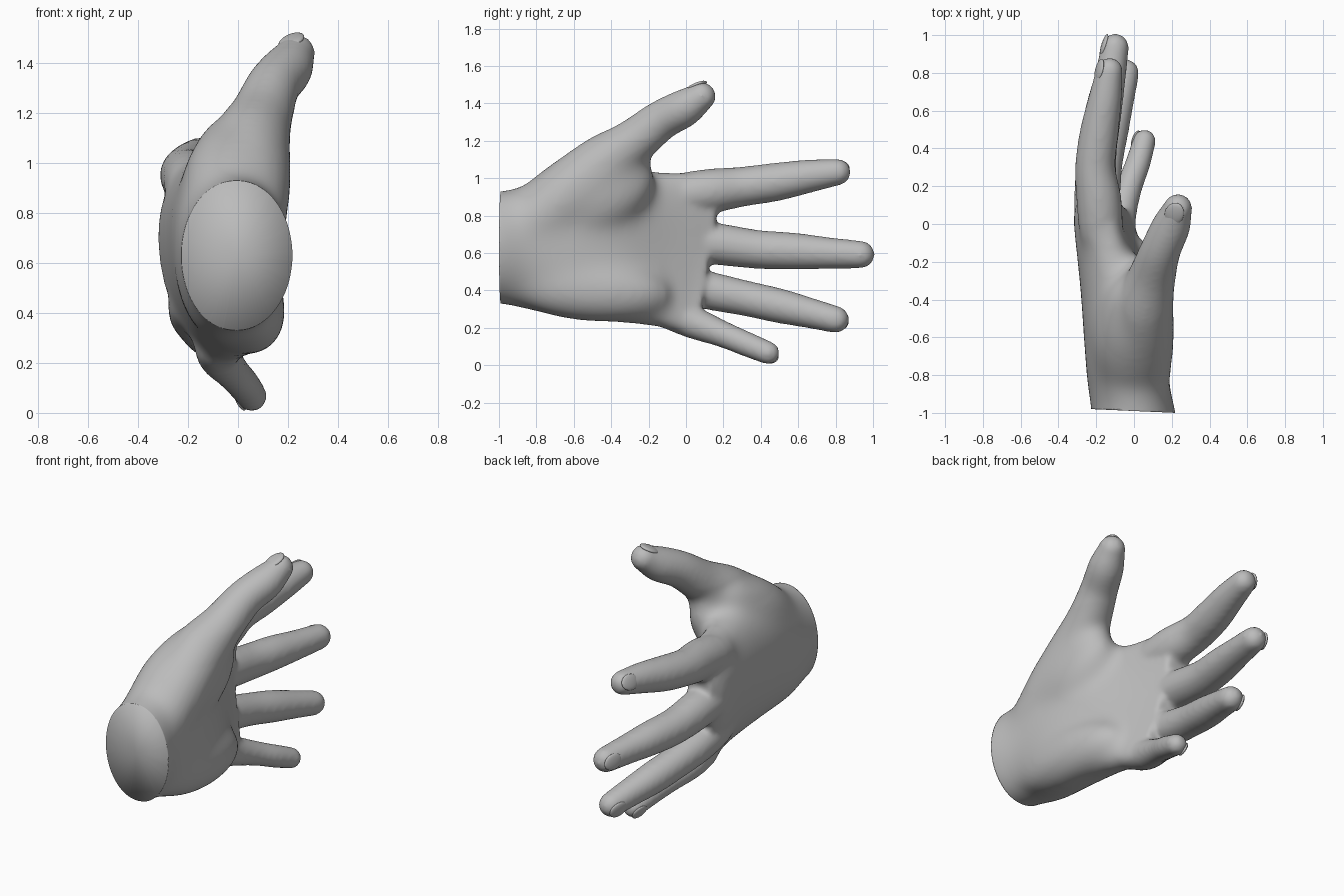
import bpy, bmesh, math
from mathutils import Vector, Matrix

if "Cube" in bpy.data.objects:
    bpy.data.objects.remove(bpy.data.objects["Cube"])

skin = bpy.data.materials.new("grey_skin")
skin.diffuse_color = (0.5, 0.5, 0.5, 1)
skin.use_nodes = True
skin.node_tree.nodes["Principled BSDF"].inputs["Base Color"].default_value = skin.diffuse_color


def loft(bm, rings):
    """Closed skin through a list of equal-sized rings."""
    vs = [[bm.verts.new(p) for p in r] for r in rings]
    n = len(vs[0])
    for a, b in zip(vs, vs[1:]):
        for i in range(n):
            j = (i + 1) % n
            bm.faces.new((a[i], a[j], b[j], b[i]))
    bm.faces.new(vs[0][::-1])
    bm.faces.new(vs[-1])


def spline(keys, steps=5):
    """Catmull-Rom through rows of numbers."""
    k = [Vector(r) for r in keys]
    k = [k[0] * 2 - k[1]] + k + [k[-1] * 2 - k[-2]]
    out = []
    for a, b, c, d in zip(k, k[1:], k[2:], k[3:]):
        for s in range(steps):
            t = s / steps
            out.append(0.5 * (2 * b + (c - a) * t + (2 * a - 5 * b + 4 * c - d) * t * t
                              + (3 * b - a - 3 * c + d) * t ** 3))
    return out + [k[-2]]


def finger(bm, keys):
    """Tube along x, y, z, radius rows with a rounded tip."""
    rows = spline(keys)
    pts = [(r.xyz, r.w) for r in rows]
    end = (pts[-1][0] - pts[-2][0]).normalized()
    p, r = pts[-1]
    for a in (20, 40, 60, 75, 87):
        a = math.radians(a)
        pts.append((p + end * r * math.sin(a), r * math.cos(a)))
    rings = []
    for i, (p, r) in enumerate(pts):
        d = (pts[min(i + 1, len(pts) - 1)][0] - pts[max(i - 1, 0)][0]).normalized()
        u = d.cross(Vector((1, 0, 0.01))).normalized()
        v = d.cross(u)
        rings.append([p + r * (u * math.cos(t) + v * math.sin(t))
                      for t in (k * math.tau / 20 for k in range(20))])
    loft(bm, rings)


def pad(bm, centre, size, tilt=0):
    m = Matrix.Translation(centre) @ Matrix.Rotation(tilt, 4, 'X') @ Matrix.Diagonal((*size, 1))
    bmesh.ops.create_uvsphere(bm, u_segments=24, v_segments=16, radius=1, matrix=m)


bm = bmesh.new()

# palm: y, centre x, centre z, half thickness, half height, arch, skew
palm = [(-1.14, 0.00, 0.63, 0.228, 0.30, 0.00, 0), (-1.0, 0.00, 0.63, 0.226, 0.305, 0.00, 0),
        (-0.85, -0.03, 0.63, 0.218, 0.335, 0.00, 0), (-0.6, -0.048, 0.65, 0.218, 0.40, 0.03, 0),
        (-0.35, -0.085, 0.64, 0.197, 0.415, 0.05, 0), (-0.1, -0.155, 0.615, 0.15, 0.42, 0.08, 0.02),
        (0.04, -0.188, 0.60, 0.122, 0.41, 0.085, 0.05), (0.13, -0.19, 0.60, 0.088, 0.365, 0.08, 0.06)]
rings = []
for row in spline(palm, 4):
    y, cx, cz, rx, rz, arch, skew = row
    e = 1 if y < -0.8 else 0.85
    ring = []
    for k in range(40):
        t = k * math.tau / 40
        c, u = math.cos(t), math.sin(t)
        c = math.copysign(abs(c) ** e, c)
        u = math.copysign(abs(u) ** e, u)
        ring.append((cx + rx * c + arch * (u * u - 0.7 * u), y + skew * u, cz + rz * u))
    rings.append(ring)
loft(bm, rings)
pad(bm, (0.05, -0.47, 0.90), (0.15, 0.34, 0.20), 0.5)      # ball of the thumb
pad(bm, (0.045, -0.52, 0.405), (0.15, 0.44, 0.175), -0.08)  # heel of the palm
# web of flesh between thumb and back of the hand
finger(bm, [(-0.01, -0.92, 0.68, 0.18), (-0.025, -0.62, 0.90, 0.205),
            (-0.015, -0.42, 1.04, 0.155), (0.04, -0.31, 1.11, 0.10)])

# fingers: x, y, z, radius
fingers = {
    "index": [(-0.17, -0.1, 0.90, 0.115), (-0.185, 0.12, 0.93, 0.12), (-0.205, 0.3, 0.955, 0.107),
              (-0.185, 0.48, 0.98, 0.103), (-0.155, 0.65, 1.01, 0.090), (-0.13, 0.81, 1.033, 0.072)],
    "middle": [(-0.20, -0.1, 0.67, 0.11), (-0.205, 0.15, 0.65, 0.112), (-0.195, 0.38, 0.62, 0.104),
               (-0.165, 0.58, 0.61, 0.099), (-0.13, 0.76, 0.60, 0.085), (-0.10, 0.935, 0.592, 0.074)],
    "ring": [(-0.18, -0.1, 0.45, 0.10), (-0.175, 0.12, 0.40, 0.102), (-0.155, 0.32, 0.358, 0.095),
             (-0.12, 0.5, 0.318, 0.093), (-0.08, 0.66, 0.28, 0.082), (-0.045, 0.80, 0.245, 0.073)],
    "little": [(-0.09, -0.1, 0.28, 0.095), (-0.07, 0.06, 0.22, 0.085), (-0.025, 0.2, 0.165, 0.071),
               (0.02, 0.32, 0.115, 0.067), (0.055, 0.44, 0.066, 0.062)],
    "thumb": [(0.01, -0.98, 0.67, 0.16), (0.02, -0.80, 0.77, 0.178), (0.03, -0.61, 0.925, 0.188),
              (0.05, -0.44, 1.065, 0.168), (0.095, -0.28, 1.19, 0.128), (0.14, -0.14, 1.305, 0.108),
              (0.197, -0.01, 1.375, 0.102), (0.232, 0.082, 1.437, 0.078)],
}
for keys in fingers.values():
    finger(bm, keys)

# fuse everything into one soft skin
mesh = bpy.data.meshes.new("hand_parts")
bmesh.ops.recalc_face_normals(bm, faces=bm.faces)
bm.to_mesh(mesh)
bm.free()
hand = bpy.data.objects.new("hand", mesh)
bpy.context.collection.objects.link(hand)
rm = hand.modifiers.new("fuse", 'REMESH')
rm.mode = 'VOXEL'
rm.voxel_size = 0.014
sm = hand.modifiers.new("soften", 'SMOOTH')
sm.factor = 0.5
sm.iterations = 12
fused = bpy.data.meshes.new_from_object(hand.evaluated_get(bpy.context.evaluated_depsgraph_get()))
hand.modifiers.clear()
hand.data = fused

# blend the palm pads, then make a flat cut at the wrist
bm = bmesh.new()
bm.from_mesh(fused)
for i in range(70):
    blend = [v for v in bm.verts if v.co.y < 0.0 - i * 0.002 and v.co.z < 1.2 - i * 0.002]
    bmesh.ops.smooth_vert(bm, verts=blend, factor=0.5,
                          use_axis_x=True, use_axis_y=True, use_axis_z=True)
cut = bmesh.ops.bisect_plane(bm, geom=bm.verts[:] + bm.edges[:] + bm.faces[:], dist=1e-5,
                             plane_co=(0, -0.99, 0), plane_no=(0.045, 1, 0), clear_inner=True)
cap = bmesh.ops.edgeloop_fill(bm, edges=[g for g in cut["geom_cut"] if isinstance(g, bmesh.types.BMEdge)])
bmesh.ops.poke(bm, faces=cap["faces"])
bmesh.ops.recalc_face_normals(bm, faces=bm.faces)
for f in bm.faces:
    f.smooth = True
bm.to_mesh(fused)
bm.free()
fused.materials.clear()
fused.materials.append(skin)

# nails: oval plates lying on the back of each fingertip
for name, facing in (("index", (-1, 0, 0.35)), ("middle", (-1, 0, 0.1)), ("ring", (-1, 0, -0.15)),
                     ("little", (-1, 0, -0.3)), ("thumb", (-0.25, -0.35, 0.9))):
    a, b = (Vector(k) for k in fingers[name][-2:])
    along = (b.xyz - a.xyz).normalized()
    n = Vector(facing)
    n = (n - along * n.dot(along)).normalized()
    r = b.w
    n = (n + along * 0.12).normalized()
    along = (along - n * n.dot(along)).normalized()
    m = Matrix((along, n.cross(along), n)).transposed().to_4x4()
    m.translation = b.xyz + n * r * 0.80 - along * r * 0.1
    bm = bmesh.new()
    bmesh.ops.create_uvsphere(bm, u_segments=20, v_segments=12, radius=1,
                              matrix=m @ Matrix.Diagonal((r * 0.85, r * 0.66, r * 0.2, 1)))
    for f in bm.faces:
        f.smooth = True
    me = bpy.data.meshes.new(name + "_nail")
    bm.to_mesh(me)
    bm.free()
    me.materials.append(skin)
    bpy.context.collection.objects.link(bpy.data.objects.new(name + "_nail", me))
